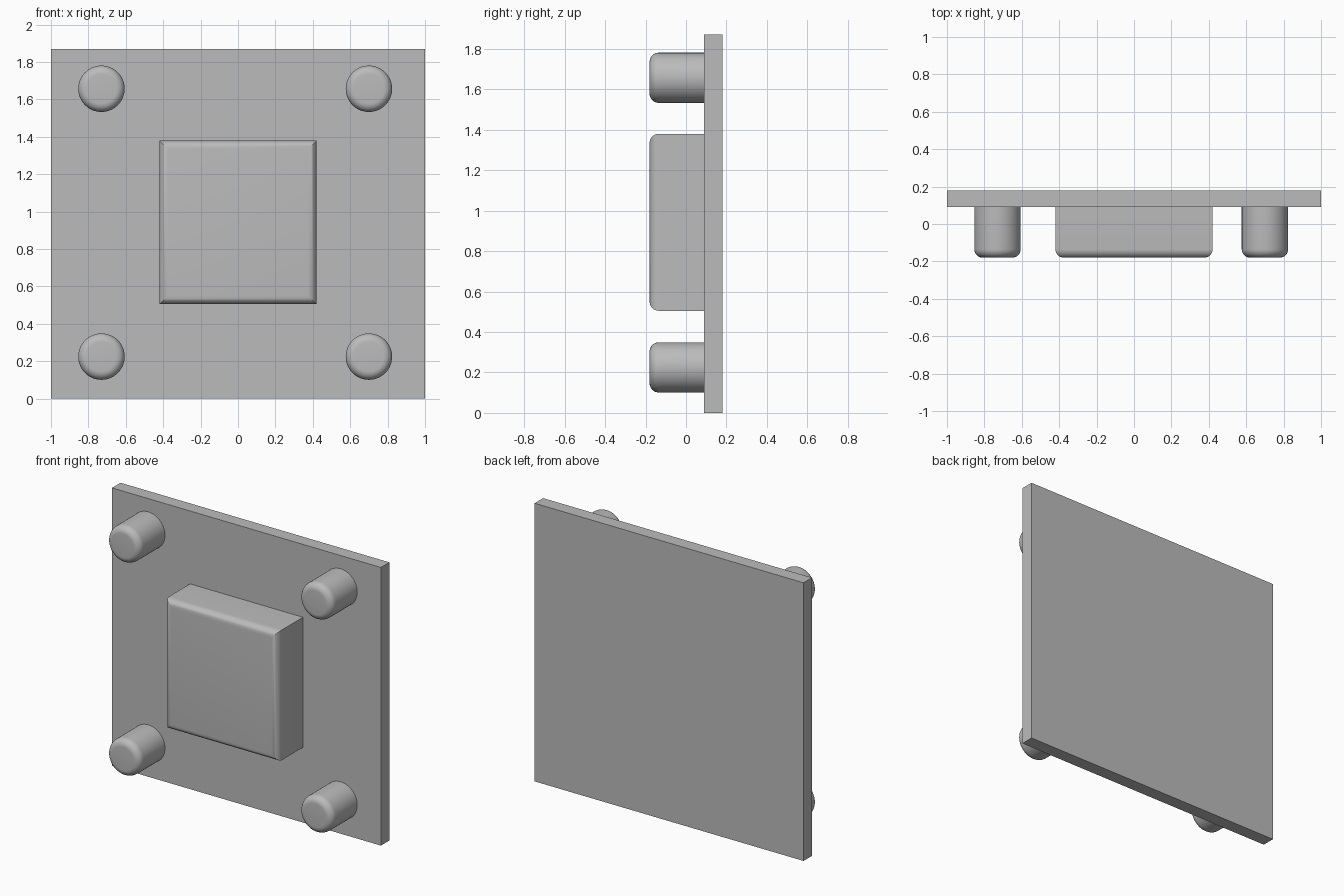
import bpy
import bmesh
from math import radians
from mathutils import Matrix

cube = bpy.data.objects.get("Cube")
if cube:
    bpy.data.objects.remove(cube, do_unlink=True)

grey = bpy.data.materials.new("plain_grey")
grey.use_nodes = True
colour = (0.5, 0.5, 0.5, 1)
grey.diffuse_color = colour
grey.node_tree.nodes["Principled BSDF"].inputs["Base Color"].default_value = colour

FRONT, SEAT, BACK = -0.18, 0.09, 0.18   # y of raised faces, plate front, plate back
FILLET = 0.045


def finish(name, bm, smooth):
    bmesh.ops.recalc_face_normals(bm, faces=bm.faces)
    mesh = bpy.data.meshes.new(name)
    bm.to_mesh(mesh)
    bm.free()
    mesh.materials.append(grey)
    obj = bpy.data.objects.new(name, mesh)
    bpy.context.collection.objects.link(obj)
    if smooth:
        bpy.ops.object.select_all(action="DESELECT")
        obj.select_set(True)
        bpy.context.view_layer.objects.active = obj
        bpy.ops.object.shade_smooth_by_angle(angle=radians(30))
    return obj


def box(x0, x1, y0, y1, z0, z1):
    bm = bmesh.new()
    centre = Matrix.Translation(((x0 + x1) / 2, (y0 + y1) / 2, (z0 + z1) / 2))
    size = Matrix.Diagonal((x1 - x0, y1 - y0, z1 - z0, 1))
    bmesh.ops.create_cube(bm, size=1, matrix=centre @ size)
    return bm


def round_front(bm):
    # Fillet only the outline of the front face
    rim = [e for e in bm.edges if all(v.co.y < FRONT + 0.001 for v in e.verts)]
    bmesh.ops.bevel(bm, geom=rim, offset=FILLET, segments=8, profile=0.5,
                    affect="EDGES", clamp_overlap=True)


# Back plate
finish("back_plate", box(-1, 1, SEAT, BACK, 0, 1.87), False)

# Central raised block
block = box(-0.42, 0.42, FRONT, SEAT, 0.505, 1.38)
round_front(block)
finish("centre_block", block, True)

# Four corner pegs
for side, x in (("right", -0.73), ("left", 0.70)):
    for level, z in (("lower", 0.225), ("upper", 1.657)):
        peg = bmesh.new()
        place = Matrix.Translation((x, (FRONT + SEAT) / 2, z)) @ Matrix.Rotation(radians(90), 4, "X")
        bmesh.ops.create_cone(peg, cap_ends=True, segments=64, radius1=0.124,
                              radius2=0.124, depth=SEAT - FRONT, matrix=place)
        round_front(peg)
        finish(f"{level}_{side}_peg", peg, True)
